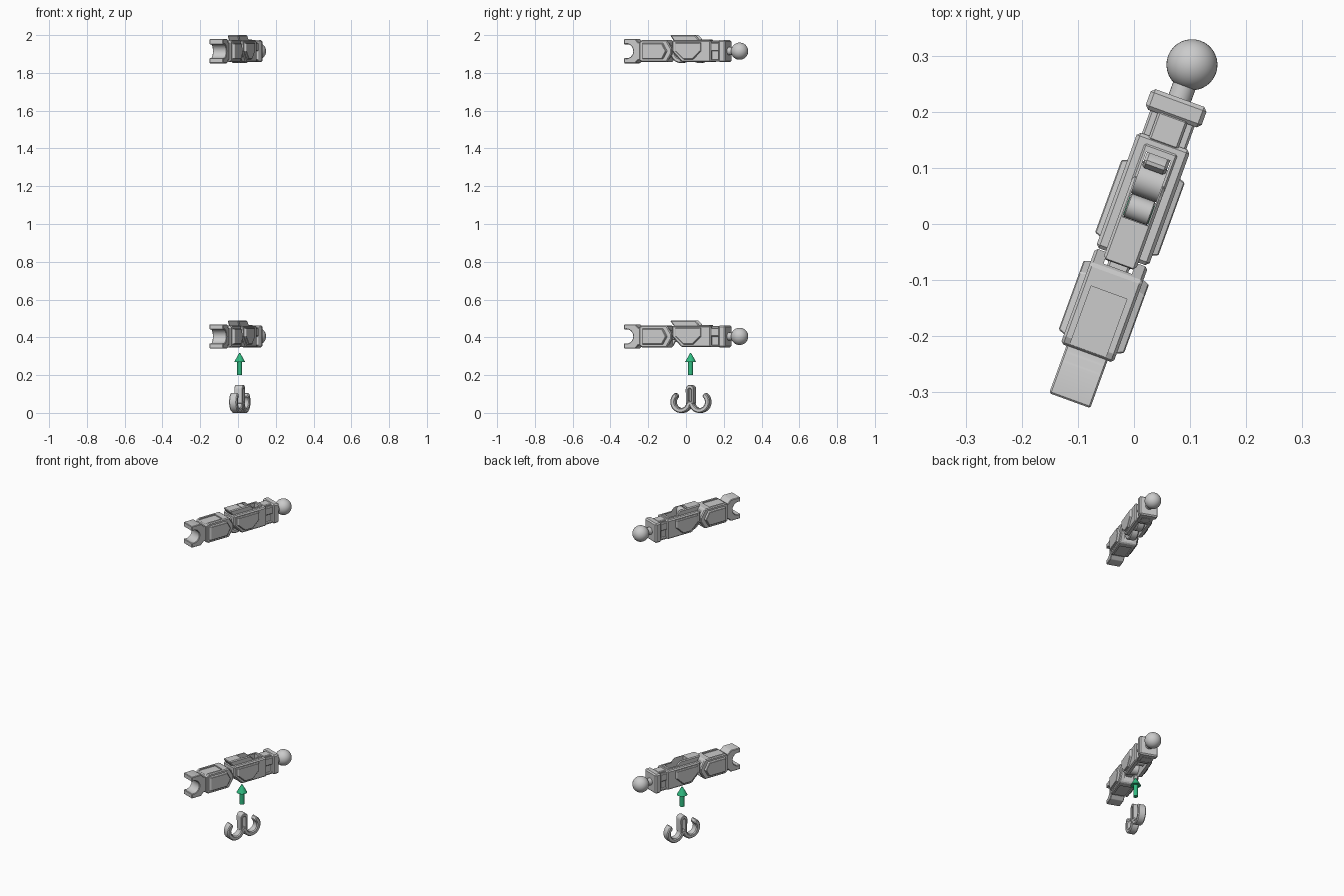
import bpy, bmesh
from math import sin, cos, radians, pi
from mathutils import Matrix, Vector

if "Cube" in bpy.data.objects:
    bpy.data.objects.remove(bpy.data.objects["Cube"])

TURN = Matrix.Rotation(radians(-20), 4, 'Z')   # whole kit is turned 20 degrees
CLIP_V = 0.028                                 # clip position along the arm


def finish(bm, name, z0, v0=0.0, bevel=0.0, smooth=False):
    bmesh.ops.recalc_face_normals(bm, faces=bm.faces)
    if bevel:
        sharp = [e for e in bm.edges if e.calc_face_angle(0) > radians(32)]
        bmesh.ops.bevel(bm, geom=sharp, offset=bevel, segments=1,
                        affect='EDGES', clamp_overlap=True)
    bm.transform(Matrix.Translation((0, v0, 0)))
    me = bpy.data.meshes.new(name)
    bm.to_mesh(me)
    bm.free()
    ob = bpy.data.objects.new(name, me)
    bpy.context.collection.objects.link(ob)
    ob.matrix_world = Matrix.Translation((0, 0, z0)) @ TURN
    if smooth:
        bpy.ops.object.select_all(action='DESELECT')
        ob.select_set(True)
        bpy.context.view_layer.objects.active = ob
        bpy.ops.object.shade_smooth_by_angle(angle=radians(30))
    return ob


def prism(name, pts, u0, u1, z0, v0=0.0, bevel=0.004, taper=1.0, smooth=False):
    """Extrude a side profile (v, z) across the width; taper shrinks the u1 end."""
    bm = bmesh.new()
    cv = sum(p[0] for p in pts) / len(pts)
    cz = sum(p[1] for p in pts) / len(pts)
    a = [bm.verts.new((u0, v, z)) for v, z in pts]
    b = [bm.verts.new((u1, cv + (v - cv) * taper, cz + (z - cz) * taper)) for v, z in pts]
    bm.faces.new(a)
    bm.faces.new(b[::-1])
    n = len(pts)
    for i in range(n):
        j = (i + 1) % n
        bm.faces.new((a[i], b[i], b[j], a[j]))
    return finish(bm, name, z0, v0, bevel, smooth)


def box(name, hu, v0, v1, zl, zh, z0, bevel=0.004):
    return prism(name, [(v0, zl), (v1, zl), (v1, zh), (v0, zh)], -hu, hu, z0, 0, bevel)


def rod(name, r, a, b, z0, r2=None, seg=24):
    a, b = Vector(a), Vector(b)
    bm = bmesh.new()
    bmesh.ops.create_cone(bm, cap_ends=True, segments=seg, radius1=r,
                          radius2=r if r2 is None else r2, depth=(b - a).length)
    rot = (b - a).to_track_quat('Z', 'Y').to_matrix().to_4x4()
    bm.transform(Matrix.Translation((a + b) / 2) @ rot)
    return finish(bm, name, z0, smooth=True)


def arc(cv, cz, r, a0, a1, n):
    return [(cv + r * cos(radians(a0 + (a1 - a0) * i / n)),
             cz + r * sin(radians(a0 + (a1 - a0) * i / n))) for i in range(n + 1)]


def cut(ob, cutters):
    for c in cutters:
        c.hide_render = True
        m = ob.modifiers.new("cut", 'BOOLEAN')
        m.operation, m.solver, m.object = 'DIFFERENCE', 'EXACT', c
        bpy.context.view_layer.objects.active = ob
        bpy.ops.object.modifier_apply(modifier=m.name)


def arm(tag, z0):
    def n(s):
        return f"{tag}_{s}"
    # ball joint and its neck
    bm = bmesh.new()
    bmesh.ops.create_uvsphere(bm, u_segments=32, v_segments=20, radius=0.0455)
    finish(bm, n("ball"), z0, 0.302, smooth=True)
    rod(n("ball_neck"), 0.021, (0, 0.23, 0), (0, 0.28, 0), z0)
    # crosswise head block, with a stepped neck behind it
    box(n("head_block"), 0.053, 0.2, 0.239, -0.058, 0.058, z0, 0.007)
    box(n("head_neck_web"), 0.028, 0.15, 0.205, -0.056, 0.056, z0)
    box(n("head_neck_core"), 0.042, 0.15, 0.205, 0.0, 0.045, z0)
    box(n("head_neck_foot"), 0.042, 0.15, 0.205, -0.055, -0.045, z0, 0.002)
    # main body with the raised hood, both pierced for the clip
    body = prism(n("body"), [(-.062, .056), (-.062, 0), (-.008, -.057), (.157, -.057),
                             (.157, .056)], -0.05, 0.05, z0, 0, 0.006)
    hood = prism(n("hood"), [(-.08, .085), (-.055, .05), (.085, .05), (.078, .068),
                             (.06, .085)], -0.031, 0.031, z0, 0, 0.005)
    ridge = box(n("ridge"), 0.031, 0.05, 0.142, 0.05, 0.061, z0, 0.003)
    slot = box("slot_cutter", 0.0235, 0.005, 0.128, -0.2, 0.2, z0, 0)
    cavity = box("cavity_cutter", 0.0265, -0.09, 0.141, -0.2, 0.032, z0, 0)
    cut(body, [slot, cavity])
    cut(hood, [slot])
    cut(ridge, [slot])
    for c in (slot, cavity):
        bpy.data.objects.remove(c)
    # mirrored slanted side panels
    for s, side in ((1, "right"), (-1, "left")):
        prism(n(f"body_panel_{side}"), [(-.043, .046), (-.043, .0), (.004, -.044), (.06, -.044),
              (.105, .0), (.105, .046)], s * 0.046, s * 0.06, z0, 0, 0.002, 0.93)
        prism(n(f"rear_panel_{side}"), [(-.23, -.044), (-.11, -.044), (-.085, 0), (-.11, .044),
              (-.23, .044)], s * 0.044, s * 0.062, z0, 0, 0.002, 0.9)
    # waist link and cross bars gripped by the clip
    box(n("waist_link"), 0.02, -0.11, -0.04, -0.02, 0.03, z0)
    for i, v in enumerate((-0.052, 0.052)):
        rod(n(f"cross_bar_{i}"), 0.03, (-.04, CLIP_V + v, -.004), (.04, CLIP_V + v, -.004), z0)
    # rear block with sunken top and bottom plates
    rear = prism(n("rear_block"), [(-.245, -.05), (-.23, -.058), (-.092, -.058), (-.064, -.012),
                                   (-.064, .012), (-.092, .058), (-.23, .058), (-.245, .05)],
                 -0.05, 0.05, z0, 0, 0.005)
    notch = box("notch_cutter", 0.027, -0.085, -0.03, -0.2, 0.2, z0, 0)
    plates = [box("plate_cutter", 0.034, -0.24, -0.13, min(s * .051, s * .2),
                  max(s * .051, s * .2), z0, 0) for s in (1, -1)]
    cut(rear, [notch] + plates)
    for c in [notch] + plates:
        bpy.data.objects.remove(c)
    # open jaw at the rear end
    jaw = [(-.335, .064), (-.335, .036)] + arc(-.322, 0, .038, 90, -90, 14) + \
          [(-.335, -.036), (-.335, -.064), (-.272, -.064), (-.256, -.046), (-.235, -.046),
           (-.235, .046), (-.256, .046), (-.272, .064)]
    prism(n("jaw"), jaw, -0.039, 0.039, z0, 0, 0.003, smooth=True)


def clip(tag, z0):
    # two upward hooks
    for s, side in ((1, "front"), (-1, "back")):
        outer = arc(0, .058, .058, 122, 365, 26)
        inner = arc(0, .058, .033, 365, 122, 26)
        pts = [(-s * v + s * 0.052, z) if s < 0 else (0.052 - v, z) for v, z in outer + inner]
        if s > 0:
            pts = [(0.052 - v, z) for v, z in outer + inner]
        else:
            pts = [(-0.052 + v, z) for v, z in outer + inner]
        if s != 0:
            prism(f"{tag}_hook_{side}", pts, -0.022, 0.022, z0, CLIP_V, 0.005, smooth=True)
    # stem with a rounded, slotted top
    stem = [(.021, .05)] + arc(0, .126, .022, 0, 180, 12) + [(-.021, .05), (-.009, .05)] + \
        arc(0, .122, .009, 180, 0, 8) + [(.009, .05)]
    prism(f"{tag}_stem", stem, -0.023, 0.023, z0, CLIP_V, 0.002, smooth=True)


arm("lower_arm", 0.405)
arm("upper_arm", 1.915)
clip("loose_clip", 0.0)
clip("fitted_clip", 1.852)

# green arrow pointing up at the arm
green = bpy.data.materials.new("arrow_green")
green.diffuse_color = (0.03, 0.5, 0.22, 1)
green.use_nodes = True
green.node_tree.nodes["Principled BSDF"].inputs["Base Color"].default_value = green.diffuse_color
for part in (rod("arrow_shaft", 0.013, (0, .026, .2), (0, .026, .272), 0),
             rod("arrow_head", 0.029, (0, .026, .27), (0, .026, .318), 0, 0.002)):
    part.data.materials.append(green)
